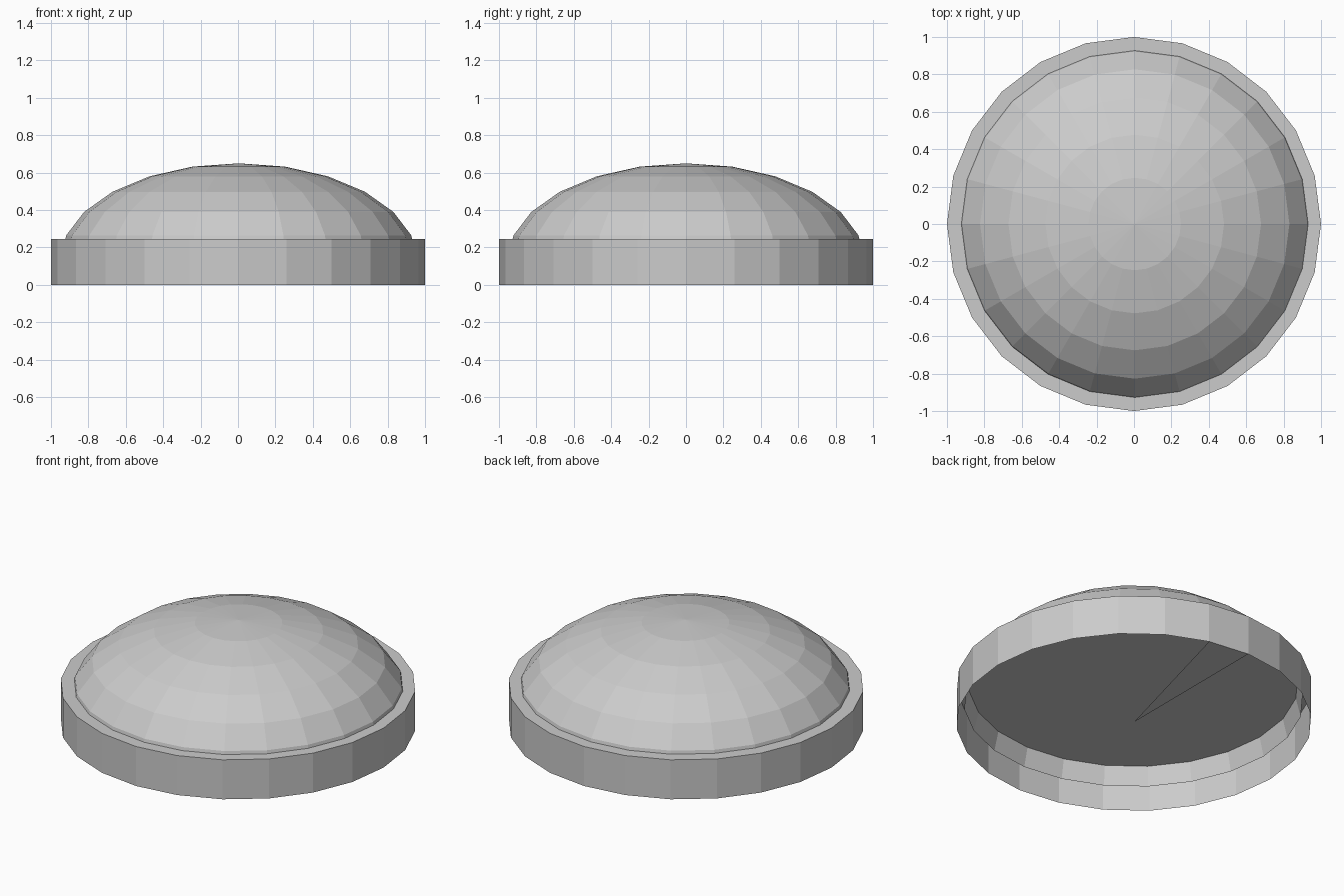
import bpy, bmesh, math

if "Cube" in bpy.data.objects:
    bpy.data.objects.remove(bpy.data.objects["Cube"])

SEG = 24


def make(name, bm):
    mesh = bpy.data.meshes.new(name)
    bm.to_mesh(mesh)
    bm.free()
    obj = bpy.data.objects.new(name, mesh)
    bpy.context.collection.objects.link(obj)
    return obj


def ring(bm, r, z):
    # vertices run clockwise, starting at +y
    return [bm.verts.new((r * math.sin(2 * math.pi * i / SEG),
                          r * math.cos(2 * math.pi * i / SEG), z)) for i in range(SEG)]


def bridge(bm, low, high):
    for i in range(SEG):
        j = (i + 1) % SEG
        bm.faces.new((low[j], low[i], high[i], high[j]))


# base: drum with a closed top, open underneath except for one wedge
bm = bmesh.new()
low, high = ring(bm, 1.0, 0.0), ring(bm, 1.0, 0.245)
bridge(bm, low, high)
bm.faces.new(high[::-1])
bm.faces.new((bm.verts.new((0, 0, 0)), low[0], low[1]))
make("base_drum", bm)

# dome: flattened open hemisphere sunk into the drum
R, H, Z0 = 0.955, 0.52, 0.13
bm = bmesh.new()
rings = [ring(bm, R * math.cos(math.radians(15 * k)),
              Z0 + H * math.sin(math.radians(15 * k))) for k in range(6)]
for a, b in zip(rings, rings[1:]):
    bridge(bm, a, b)
apex = bm.verts.new((0, 0, Z0 + H))
for i in range(SEG):
    bm.faces.new((rings[-1][(i + 1) % SEG], rings[-1][i], apex))
dome = make("dome", bm)
dome.location.x = 0.004
